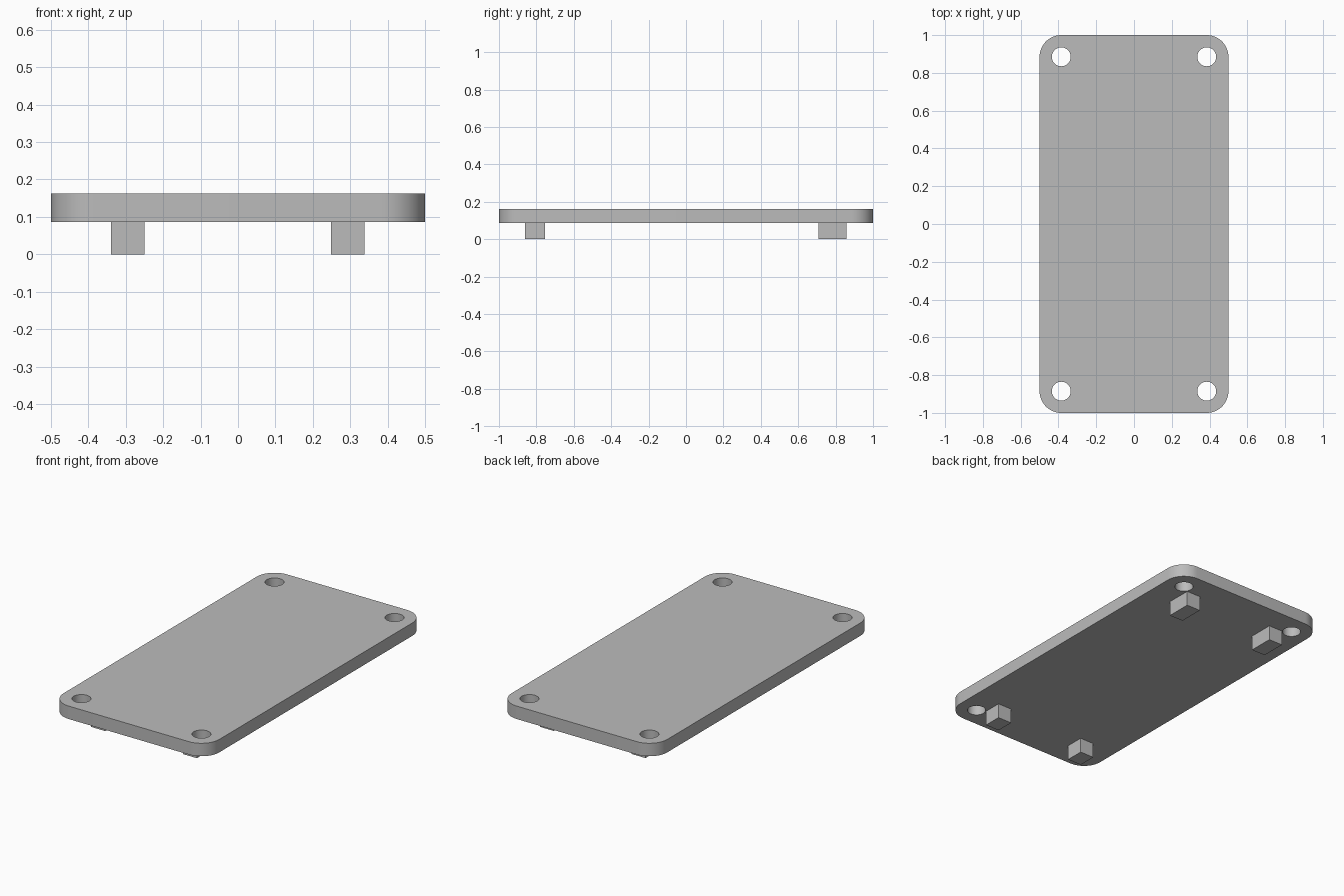
import bpy, bmesh, math
from mathutils import Matrix, Vector

cube = bpy.data.objects.get("Cube")
if cube:
    bpy.data.objects.remove(cube, do_unlink=True)

grey = bpy.data.materials.new("plain_grey")
grey.use_nodes = True
colour = (0.5, 0.5, 0.5, 1)
grey.diffuse_color = colour
grey.node_tree.nodes["Principled BSDF"].inputs["Base Color"].default_value = colour

PLATE_BOTTOM, PLATE_TOP = 0.087, 0.162
CORNER_RADIUS = 0.115
HOLE_X, HOLE_Y, HOLE_RADIUS = 0.385, 0.885, 0.05


def add_object(name, bm):
    mesh = bpy.data.meshes.new(name)
    bm.to_mesh(mesh)
    bm.free()
    mesh.materials.append(grey)
    obj = bpy.data.objects.new(name, mesh)
    bpy.context.collection.objects.link(obj)
    return obj


def box(low, high):
    low, high = Vector(low), Vector(high)
    bm = bmesh.new()
    matrix = Matrix.Translation((low + high) / 2) @ Matrix.Diagonal((*(high - low), 1))
    bmesh.ops.create_cube(bm, size=1, matrix=matrix)
    return bm


# Plate with rounded vertical corners
bm = box((-0.5, -1, PLATE_BOTTOM), (0.5, 1, PLATE_TOP))
corners = [e for e in bm.edges if abs(e.verts[0].co.z - e.verts[1].co.z) > 0.01]
bmesh.ops.bevel(bm, geom=corners, offset=CORNER_RADIUS, segments=12,
                profile=0.5, affect='EDGES')
plate = add_object("plate", bm)

# Screw holes through the four corners
bm = bmesh.new()
for sx in (-1, 1):
    for sy in (-1, 1):
        bmesh.ops.create_cone(
            bm, cap_ends=True, segments=48, radius1=HOLE_RADIUS, radius2=HOLE_RADIUS,
            depth=0.3, matrix=Matrix.Translation((sx * HOLE_X, sy * HOLE_Y, PLATE_TOP)))
cutter = add_object("hole_cutter", bm)
cut = plate.modifiers.new("holes", 'BOOLEAN')
cut.operation, cut.solver, cut.object = 'DIFFERENCE', 'EXACT', cutter

bpy.ops.object.select_all(action='DESELECT')
plate.select_set(True)
bpy.context.view_layer.objects.active = plate
bpy.ops.object.modifier_apply(modifier=cut.name)
bpy.data.objects.remove(cutter, do_unlink=True)
bpy.ops.object.shade_smooth_by_angle(angle=math.radians(30))

# Feet: the back pair is longer than the front pair
for end, y0, y1 in (("front", -0.86, -0.753), ("back", 0.709, 0.857)):
    for side, x in (("right", -0.295), ("left", 0.293)):
        add_object(f"{end}_{side}_foot",
                   box((x - 0.045, y0, 0), (x + 0.045, y1, PLATE_BOTTOM)))
